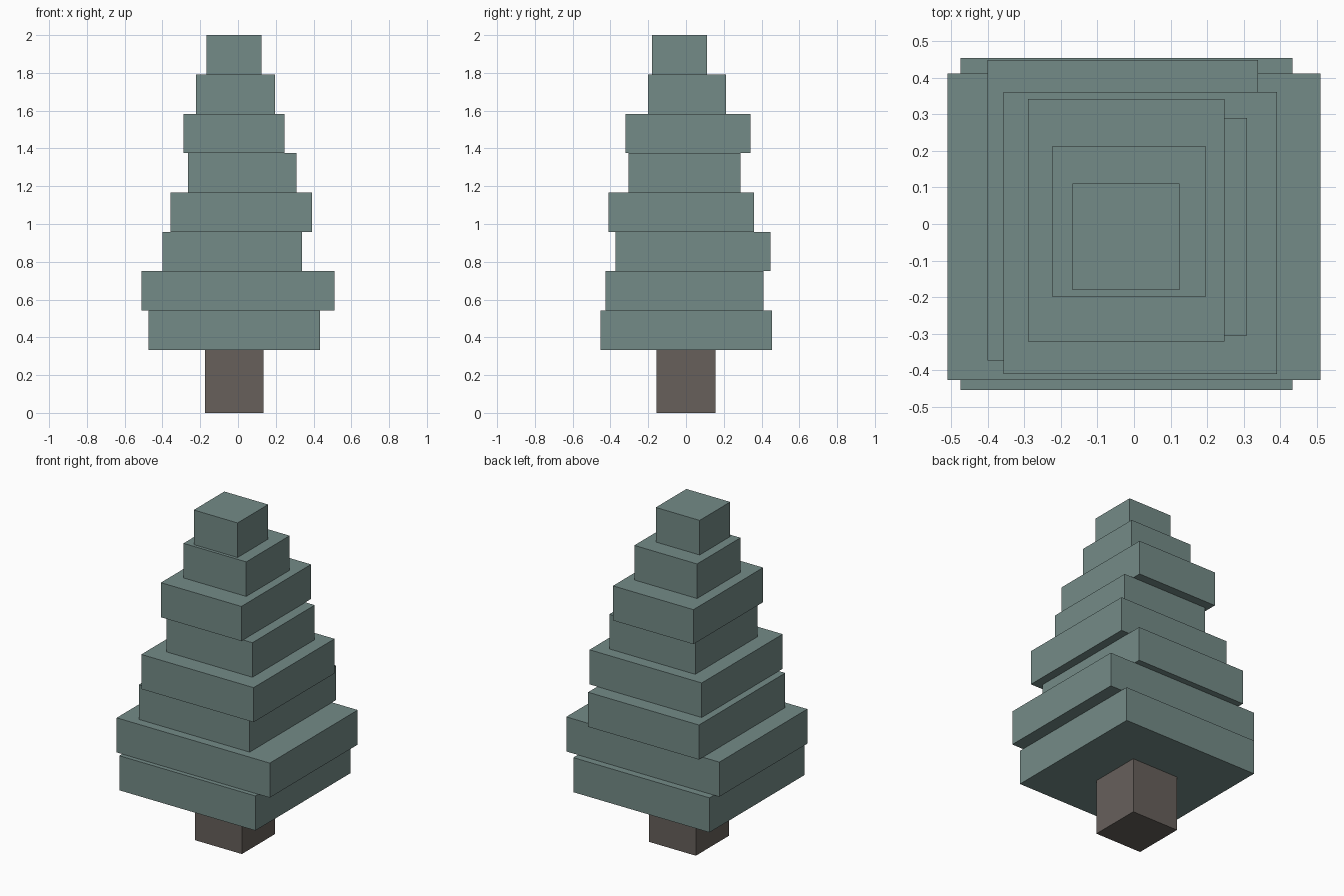
import bpy

if "Cube" in bpy.data.objects:
    bpy.data.objects.remove(bpy.data.objects["Cube"])


def material(name, color):
    mat = bpy.data.materials.new(name)
    mat.diffuse_color = (*color, 1.0)
    mat.use_nodes = True
    mat.node_tree.nodes["Principled BSDF"].inputs["Base Color"].default_value = mat.diffuse_color
    return mat


def block(name, x0, x1, y0, y1, z0, z1, mat):
    """Box spanning the given limits on each axis."""
    bpy.ops.mesh.primitive_cube_add(
        size=1, location=((x0 + x1) / 2, (y0 + y1) / 2, (z0 + z1) / 2))
    obj = bpy.context.object
    obj.name = name
    obj.scale = (x1 - x0, y1 - y0, z1 - z0)
    bpy.ops.object.transform_apply(location=False, rotation=False, scale=True)
    obj.data.materials.append(mat)
    return obj


foliage = material("foliage", (0.175, 0.26, 0.245))
bark = material("bark", (0.135, 0.117, 0.105))

TRUNK_TOP = 0.334
HEIGHT = 2.0

# Trunk
block("trunk", -0.175, 0.136, -0.157, 0.156, 0, TRUNK_TOP, bark)

# Foliage tiers from bottom to top, uneven slabs: x0, x1, y0, y1
tiers = [
    (-0.474, 0.433, -0.453, 0.454),
    (-0.510, 0.510, -0.426, 0.411),
    (-0.400, 0.339, -0.373, 0.448),
    (-0.357, 0.391, -0.410, 0.360),
    (-0.264, 0.309, -0.304, 0.289),
    (-0.289, 0.247, -0.321, 0.342),
    (-0.223, 0.195, -0.200, 0.213),
    (-0.168, 0.124, -0.181, 0.110),
]
step = (HEIGHT - TRUNK_TOP) / len(tiers)
for i, limits in enumerate(tiers):
    z = TRUNK_TOP + i * step
    block(f"foliage_tier_{i + 1}", *limits, z, z + step, foliage)
